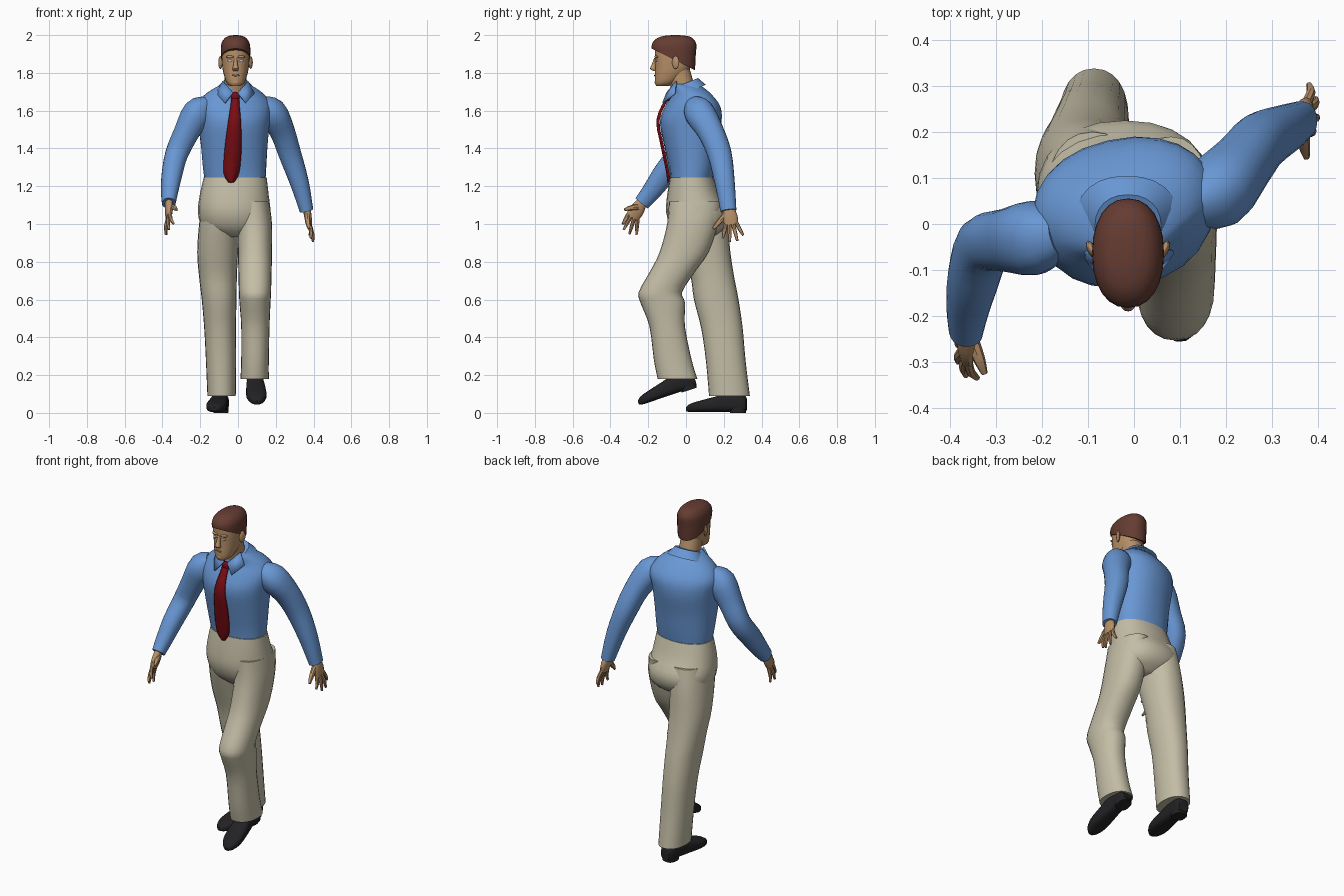
import bpy, bmesh, math
from mathutils import Vector, Matrix
from mathutils.bvhtree import BVHTree

if "Cube" in bpy.data.objects:
    bpy.data.objects.remove(bpy.data.objects["Cube"])


def material(name, rgb):
    m = bpy.data.materials.new(name)
    m.use_nodes = True
    m.diffuse_color = (*rgb, 1)
    m.node_tree.nodes["Principled BSDF"].inputs["Base Color"].default_value = (*rgb, 1)
    return m


SHIRT = material("shirt blue", (0.14, 0.31, 0.66))
CLOTH = material("trouser khaki", (0.55, 0.51, 0.38))
SKIN = material("skin", (0.48, 0.28, 0.14))
HAIR = material("hair brown", (0.13, 0.045, 0.032))
TIE = material("tie red", (0.2, 0.004, 0.007))
SHOE = material("shoe black", (0.016, 0.016, 0.018))
EYE = material("eye white", (0.5, 0.56, 0.6))
LIP = material("lip brown", (0.3, 0.14, 0.08))
X, Z = Vector((1, 0, 0)), Vector((0, 0, 1))
made = []


def finish(name, bm, mat, offset=(0, 0, 0)):
    bmesh.ops.recalc_face_normals(bm, faces=bm.faces)
    bmesh.ops.translate(bm, verts=bm.verts, vec=offset)
    mesh = bpy.data.meshes.new(name)
    bm.to_mesh(mesh)
    bm.free()
    mesh.materials.append(mat)
    ob = bpy.data.objects.new(name, mesh)
    bpy.context.scene.collection.objects.link(ob)
    made.append(ob)
    return ob


def spline(rows, steps):
    """Smooth rows passing through the given ones."""
    out = []
    for i in range(len(rows) - 1):
        p0, p1 = rows[max(i - 1, 0)], rows[i]
        p2, p3 = rows[i + 1], rows[min(i + 2, len(rows) - 1)]
        for s in range(steps):
            t = s / steps
            out.append([b + t / 2 * (c - a + t * (2*a - 5*b + 4*c - d + t * (3*(b - c) + d - a)))
                        for a, b, c, d in zip(p0, p1, p2, p3)])
    return out + [list(rows[-1])]


def loft(name, rows, mat, axis=None, side=X, n=24, power=0.9, steps=3, offset=(0, 0, 0), cut=None):
    """Rows are x, y, z, half width, half depth and optional yaw in degrees.
    Rings face the axis, or follow the path when there is none."""
    rows = spline(rows, steps)
    bm = bmesh.new()
    rings = []
    for i, r in enumerate(rows):
        c = Vector(r[:3])
        t = axis or Vector(rows[min(i + 1, len(rows) - 1)][:3]) - Vector(rows[max(i - 1, 0)][:3])
        t = t.normalized()
        u = (side - t * side.dot(t)).normalized()
        if len(r) > 5:
            u = Matrix.Rotation(math.radians(r[5]), 3, t) @ u
        v = t.cross(u)
        ring = []
        for k in range(n):
            a = math.tau * k / n
            ca, sa = math.cos(a), math.sin(a)
            ring.append(bm.verts.new(c + u * r[3] * math.copysign(abs(ca) ** power, ca)
                                     + v * r[4] * math.copysign(abs(sa) ** power, sa)))
        rings.append(ring)
    for a, b in zip(rings, rings[1:]):
        for k in range(n):
            j = (k + 1) % n
            bm.faces.new((a[k], a[j], b[j], b[k]))
    bm.faces.new(rings[0][::-1])
    bm.faces.new(rings[-1])
    if cut:
        geom = bm.verts[:] + bm.edges[:] + bm.faces[:]
        res = bmesh.ops.bisect_plane(bm, geom=geom, plane_co=cut[0], plane_no=cut[1], clear_inner=True)
        bmesh.ops.edgeloop_fill(bm, edges=[e for e in res["geom_cut"] if isinstance(e, bmesh.types.BMEdge)])
    return finish(name, bm, mat, offset)


def blob(name, centre, size, mat, turn=0):
    bm = bmesh.new()
    bmesh.ops.create_uvsphere(bm, u_segments=14, v_segments=10, radius=1)
    bmesh.ops.scale(bm, verts=bm.verts, vec=size)
    bmesh.ops.rotate(bm, verts=bm.verts, matrix=Matrix.Rotation(turn, 3, 'Z'))
    return finish(name, bm, mat, centre)


def plate(name, rows, mat, thick):
    """Thin sheet through rows of points."""
    bm = bmesh.new()
    grid = [[bm.verts.new(p) for p in row] for row in rows]
    for a, b in zip(grid, grid[1:]):
        for k in range(len(a) - 1):
            bm.faces.new((a[k], a[k + 1], b[k + 1], b[k]))
    ob = finish(name, bm, mat)
    mod = ob.modifiers.new("thickness", 'SOLIDIFY')
    mod.thickness = thick
    mod.offset = 0


def front_finder(ob):
    tree = BVHTree.FromPolygons([v.co for v in ob.data.vertices], [p.vertices[:] for p in ob.data.polygons])
    return lambda x, z: tree.ray_cast(Vector((x, -2, z)), Vector((0, 1, 0)))[0].y


# Trousers
loft("trouser_hips", [(-.015, .03, 1.245, .167, .115), (-.02, .04, 1.15, .183, .14),
                      (-.02, .06, 1.06, .192, .165), (-.015, .065, .98, .17, .14),
                      (-.01, .06, .93, .08, .08)], CLOTH, Z)
loft("left_trouser_leg", [(.08, .05, 1.12, .085, .14), (.088, .035, 1, .092, .135),
                          (.09, -.01, .85, .09, .13), (.09, -.07, .75, .088, .12),
                          (.09, -.135, .64, .085, .115), (.09, -.122, .58, .082, .118),
                          (.092, -.1, .46, .075, .094), (.09, -.07, .28, .073, .1),
                          (.088, -.045, .18, .075, .105)], CLOTH, Z)
loft("right_trouser_leg", [(-.09, .06, 1.12, .1, .14), (-.1, .08, 1, .106, .14),
                           (-.108, .11, .85, .108, .125), (-.106, .14, .72, .1, .115),
                           (-.1, .16, .6, .092, .118), (-.095, .19, .45, .084, .11),
                           (-.09, .21, .28, .08, .105), (-.087, .23, .09, .075, .108)], CLOTH, Z)

# Shirt body, turned at the chest
shirt = loft("shirt_body", [(-.015, .03, 1.22, .16, .108, 0), (-.018, .03, 1.3, .168, .12, 4),
                            (-.02, .025, 1.42, .178, .14, 8), (-.022, .025, 1.54, .19, .16, 12),
                            (-.02, .035, 1.62, .2, .142, 14), (-.018, .03, 1.68, .165, .105, 14),
                            (-.015, .01, 1.72, .11, .085, 10), (-.013, -.005, 1.74, .07, .07, 0)], SHIRT, Z)
shirt_front = front_finder(shirt)

# Sleeves
loft("left_sleeve", [(.12, .045, 1.63, .05, .05), (.18, .07, 1.59, .076, .08), (.235, .13, 1.49, .066, .07),
                     (.275, .178, 1.37, .06, .064), (.325, .205, 1.22, .05, .053),
                     (.363, .225, 1.07, .036, .042)], SHIRT)
loft("right_sleeve", [(-.16, -.02, 1.63, .05, .05), (-.215, -.03, 1.59, .076, .08),
                      (-.275, -.035, 1.48, .066, .068), (-.325, -.045, 1.37, .06, .062),
                      (-.35, -.12, 1.26, .054, .06), (-.362, -.185, 1.17, .045, .05),
                      (-.366, -.235, 1.11, .036, .042)], SHIRT, side=Vector((1, .3, 0)))

# Collar
loft("collar_band", [(-.015, .012, 1.7, .112, .1), (-.013, -.005, 1.745, .072, .074)],
     SHIRT, Vector((0, -.4, 1)))
for s, label in ((1, "left"), (-1, "right")):
    def at(x, y, z):
        return (s * x - .014, y, z)
    plate(label + "_collar_flap", [[at(.066, -.05, 1.755), at(.1, -.06, 1.69)],
                                   [at(.012, -.1, 1.695), at(.055, -.122, 1.64)]], SHIRT, .009)

# Necktie laid on the shirt front
tie_rows = []
for z, x, w in spline([(1.695, -.014, .03), (1.655, -.015, .02), (1.55, -.018, .032), (1.4, -.026, .044),
                       (1.27, -.035, .04), (1.22, -.036, .012)], 3):
    y = min(shirt_front(x + k * w, min(z, 1.69)) for k in (-1, 0, 1)) - .012
    tie_rows.append([(x - w, y + .004, z), (x, y - .004, z), (x + w, y + .004, z)])
plate("necktie", tie_rows, TIE, .009)
blob("necktie_knot", (-.014, tie_rows[1][1][1], 1.675), (.024, .014, .024), TIE)

# Head, built about its own midline
MID = (-.013, 0, 0)
loft("neck", [(0, -.005, 1.68, .06, .065), (0, -.045, 1.83, .056, .062)], SKIN, Z, offset=MID)
head = loft("head", [(0, -.125, 1.73, .026, .032), (0, -.11, 1.748, .047, .054), (0, -.085, 1.79, .062, .08),
                     (0, -.07, 1.83, .07, .094), (0, -.07, 1.88, .074, .095), (0, -.065, 1.92, .075, .1),
                     (0, -.065, 1.96, .068, .095), (0, -.065, 1.985, .045, .065)], SKIN, Z, offset=MID)
face = front_finder(head)
loft("hair", [(0, -.05, 1.79, .066, .094), (0, -.058, 1.84, .075, .107), (0, -.063, 1.9, .078, .115),
              (0, -.063, 1.95, .076, .118), (0, -.06, 1.98, .061, .098), (0, -.056, 1.995, .038, .065),
              (0, -.055, 2, .008, .015)], HAIR, Z, offset=MID,
     cut=((0, -.18, 1.928), (0, .5, 1)))
loft("nose", [(0, -.16, 1.88, .008, .008), (0, -.168, 1.845, .011, .013), (0, -.174, 1.822, .016, .016),
              (0, -.165, 1.81, .012, .008)], SKIN, Z, n=12, offset=MID)
blob("mouth", (MID[0], face(MID[0], 1.787), 1.787), (.023, .004, .005), LIP)
blob("chin", (MID[0], -.148, 1.75), (.025, .018, .018), SKIN)
for s, label in ((1, "left"), (-1, "right")):
    x = MID[0] + s * .03
    blob(label + "_eye", (x, face(x, 1.865), 1.865), (.013, .005, .006), EYE, s * .3)
    blob(label + "_brow", (x, face(x, 1.885), 1.885), (.022, .008, .007), SKIN, s * .3)
    blob(label + "_ear", (MID[0] + s * .08, -.055, 1.855), (.009, .02, .034), SKIN, -s * .4)


def hand(label, wrist, knuckle, spread, tips, thumb):
    """Palm, four fingers fanned along the spread direction, and a thumb."""
    wrist, knuckle, spread = Vector(wrist), Vector(knuckle), Vector(spread).normalized()
    mid = wrist.lerp(knuckle, .55)
    loft(label + "_palm", [(*wrist, .026, .02), (*mid, .04, .02), (*knuckle, .036, .014)],
         SKIN, side=spread, n=14)
    for i, tip in enumerate(tips):
        base = knuckle + spread * (.027 - .018 * i) + (wrist - knuckle) * .1
        bend = base.lerp(Vector(tip), .55) + X * math.copysign(.006, wrist.x)
        loft(f"{label}_finger_{i + 1}", [(*base, .011, .011), (*bend, .01, .01), (*tip, .006, .006)],
             SKIN, side=spread, n=8)
    loft(label + "_thumb", [(*p, r, r) for p, r in zip(thumb, (.016, .013, .007))], SKIN, side=X, n=8)


hand("left", (.362, .225, 1.09), (.378, .24, .995), (0, -1, -.1),
     [(.385, .195, .925), (.397, .232, .905), (.395, .272, .91), (.38, .303, .94)],
     [(.365, .21, 1.05), (.37, .17, 1.005), (.375, .145, .975)])
hand("right", (-.366, -.23, 1.12), (-.366, -.285, 1.035), (.2, -.9, .5),
     [(-.34, -.335, 1), (-.365, -.33, .97), (-.382, -.3, .945), (-.378, -.262, .942)],
     [(-.352, -.255, 1.09), (-.336, -.295, 1.085), (-.325, -.325, 1.075)])

# Shoes, each with a heel block, posed from the back of the heel
for label, place, turn in (("left", (.085, .06, .135), (18, 0, 3)), ("right", (-.085, .32, 0), (0, 0, -7))):
    upper = loft(label + "_shoe", [(0, 0, .045, .03, .033), (0, -.02, .052, .04, .046), (0, -.09, .056, .044, .05),
                                   (0, -.17, .045, .051, .04), (0, -.25, .034, .053, .03),
                                   (0, -.3, .026, .036, .022), (0, -.322, .02, .014, .01)],
                 SHOE, Vector((0, -1, 0)), power=.7)
    heel = loft(label + "_heel", [(0, -.045, 0, .038, .042), (0, -.045, .03, .04, .044)], SHOE, Z, power=.7)
    for ob in (upper, heel):
        ob.location = place
        ob.rotation_euler = [math.radians(a) for a in turn]

# Smooth shading with crisp edges kept
bpy.ops.object.select_all(action='DESELECT')
for ob in made:
    ob.select_set(True)
bpy.context.view_layer.objects.active = shirt
bpy.ops.object.shade_smooth_by_angle(angle=math.radians(40))
